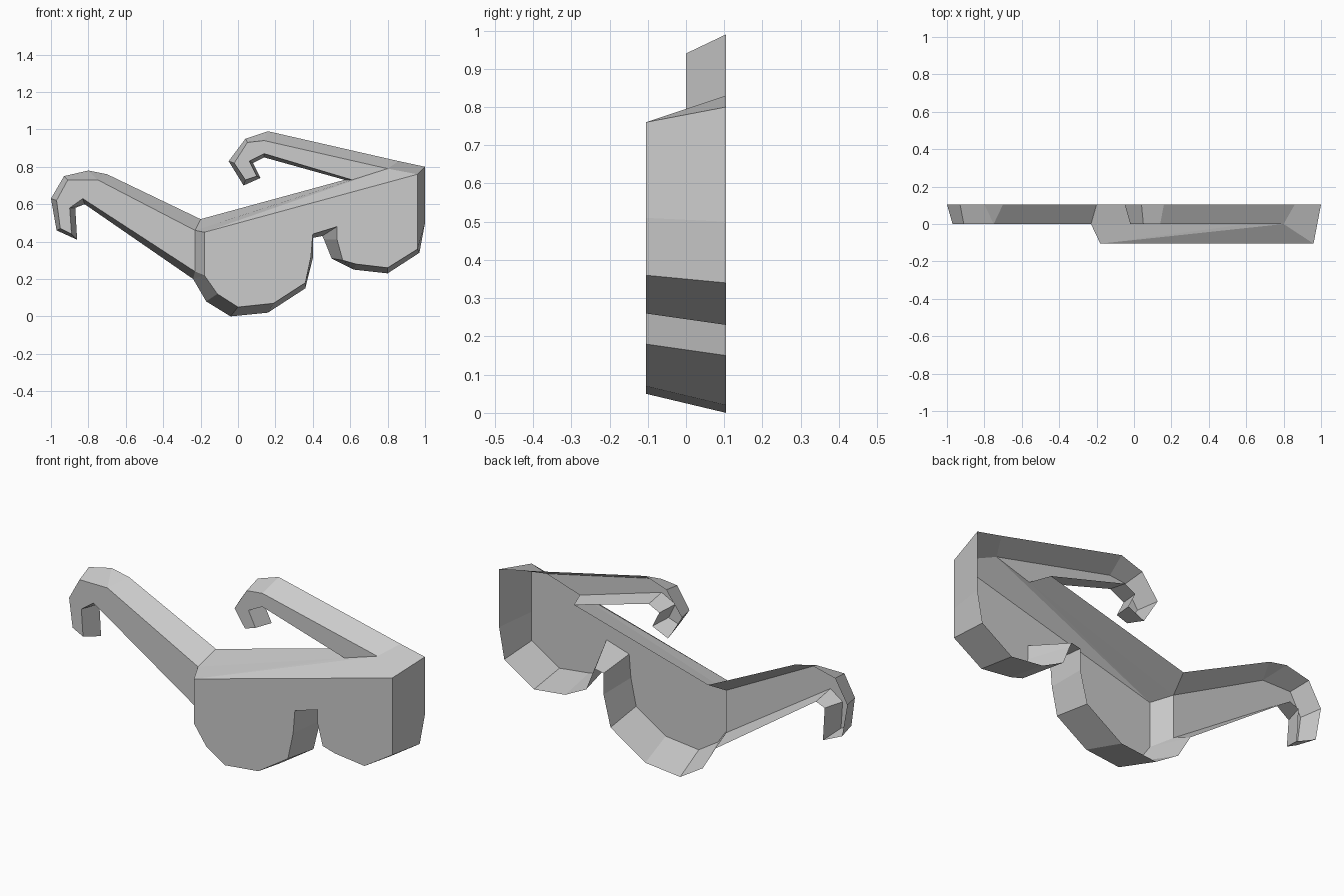
import bpy
import bmesh

# Start clean: only the default cube is removed
default_cube = bpy.data.objects.get("Cube")
if default_cube:
    bpy.data.objects.remove(default_cube, do_unlink=True)

# Single flat grey
grey = bpy.data.materials.new("light_grey")
grey.use_nodes = True
GREY_VALUE = (0.6, 0.6, 0.6, 1)
grey.diffuse_color = GREY_VALUE
grey.node_tree.nodes["Principled BSDF"].inputs["Base Color"].default_value = GREY_VALUE

# Depth layers
FRONT, MIDDLE, REAR = -0.105, 0, 0.105


def at_depth(point, depth):
    """Place an (x, z) profile point on a depth layer."""
    return (point[0], depth, point[1])


def build_shell(name, pairs, near, far, plate_extra=(), extra_faces=()):
    """Open-backed shell: a flat plate on the near layer, with flared walls
    running to the far layer. Repeated points collapse into triangles."""
    bm = bmesh.new()
    cache = {}

    def vertex(position):
        if position not in cache:
            cache[position] = bm.verts.new(position)
        return cache[position]

    def face(positions):
        unique = list(dict.fromkeys(positions))
        if len(unique) > 2:
            return bm.faces.new([vertex(p) for p in unique])

    near_points = [at_depth(pair[0], near) for pair in pairs]
    far_points = [at_depth(pair[1], far) for pair in pairs]

    # Flat plate
    plate = face(near_points + list(plate_extra))
    # Flared walls
    for i in range(len(pairs) - 1):
        face([near_points[i], far_points[i], far_points[i + 1], near_points[i + 1]])
    for positions in extra_faces:
        face(positions)

    # Point every face outwards, the plate towards the front
    bmesh.ops.recalc_face_normals(bm, faces=bm.faces[:])
    plate.normal_update()
    if plate.normal.y > 0:
        bmesh.ops.reverse_faces(bm, faces=bm.faces[:])

    mesh = bpy.data.meshes.new(name)
    bm.to_mesh(mesh)
    bm.free()
    mesh.materials.append(grey)
    shell = bpy.data.objects.new(name, mesh)
    bpy.context.collection.objects.link(shell)
    return shell


# Each pair is (near point, far point) as (x, z)
# Temple arm on the -x side, from its top joint around the hook to its lower joint
right_arm_pairs = [
    ((-.23, .46), (-.2, .52)),
    ((-.75, .73), (-.7, .76)),
    ((-.75, .73), (-.8, .78)),
    ((-.91, .73), (-.93, .75)),
    ((-.97, .62), (-1, .63)),
    ((-.95, .47), (-.97, .46)),
    ((-.89, .44), (-.86, .41)),
    ((-.9, .58), (-.87, .58)),
    ((-.83, .63), (-.82, .6)),
    ((-.23, .24), (-.24, .2)),
]

# Temple arm on the +x side
left_arm_pairs = [
    ((.8, .79), (.86, .83)),
    ((.14, .94), (.16, .99)),
    ((.05, .93), (.04, .95)),
    ((-.02, .82), (-.05, .83)),
    ((.04, .73), (.03, .7)),
    ((.1, .75), (.12, .74)),
    ((.06, .83), (.08, .82)),
    ((.14, .87), (.14, .85)),
    ((.61, .73), (.57, .73)),
]

# Lens frame, from the lower -x joint along the bottom to the top +x corner
frame_pairs = [
    ((-.18, .22), (-.24, .2)),
    ((-.11, .12), (-.17, .08)),
    ((0, .05), (-.04, 0)),
    ((.19, .07), (.16, .02)),
    ((.36, .18), (.36, .15)),
    ((.39, .32), (.4, .31)),
    ((.4, .44), (.4, .42)),
    ((.53, .48), (.45, .43)),
    ((.53, .41), (.46, .41)),
    ((.56, .3), (.5, .31)),
    ((.63, .28), (.62, .25)),
    ((.8, .26), (.8, .23)),
    ((.96, .36), (.97, .34)),
    ((.96, .51), (1, .5)),
    ((.96, .76), (1, .8)),
]

# Joints shared by the frame and the arms
top_right = at_depth((-.18, .45), FRONT)
low_right = at_depth(frame_pairs[0][0], FRONT)
low_right_rear = at_depth(frame_pairs[0][1], REAR)
top_left = at_depth(frame_pairs[-1][0], FRONT)
top_left_rear = at_depth(frame_pairs[-1][1], REAR)
right_joint_top, right_joint_low = [at_depth(right_arm_pairs[i][0], MIDDLE) for i in (0, -1)]
left_joint_top, left_joint_low = [at_depth(left_arm_pairs[i][0], MIDDLE) for i in (0, -1)]
right_rear_top = at_depth(right_arm_pairs[0][1], REAR)
left_rear_top, left_rear_low = [at_depth(left_arm_pairs[i][1], REAR) for i in (0, -1)]

# Side wall, lower corner and sloping top of the frame
joining_faces = [
    [top_right, low_right, right_joint_low, right_joint_top],
    [low_right, right_joint_low, low_right_rear],
    [top_right, top_left, left_joint_top],
    [top_right, left_joint_top, left_joint_low],
    [top_right, left_joint_low, right_joint_top],
    [right_joint_top, left_joint_low, left_rear_low, right_rear_top],
    [top_left, top_left_rear, left_rear_top, left_joint_top],
]

build_shell("lens_frame", frame_pairs, FRONT, REAR, [top_right], joining_faces)
build_shell("right_arm", right_arm_pairs, MIDDLE, REAR)
build_shell("left_arm", left_arm_pairs, MIDDLE, REAR)
